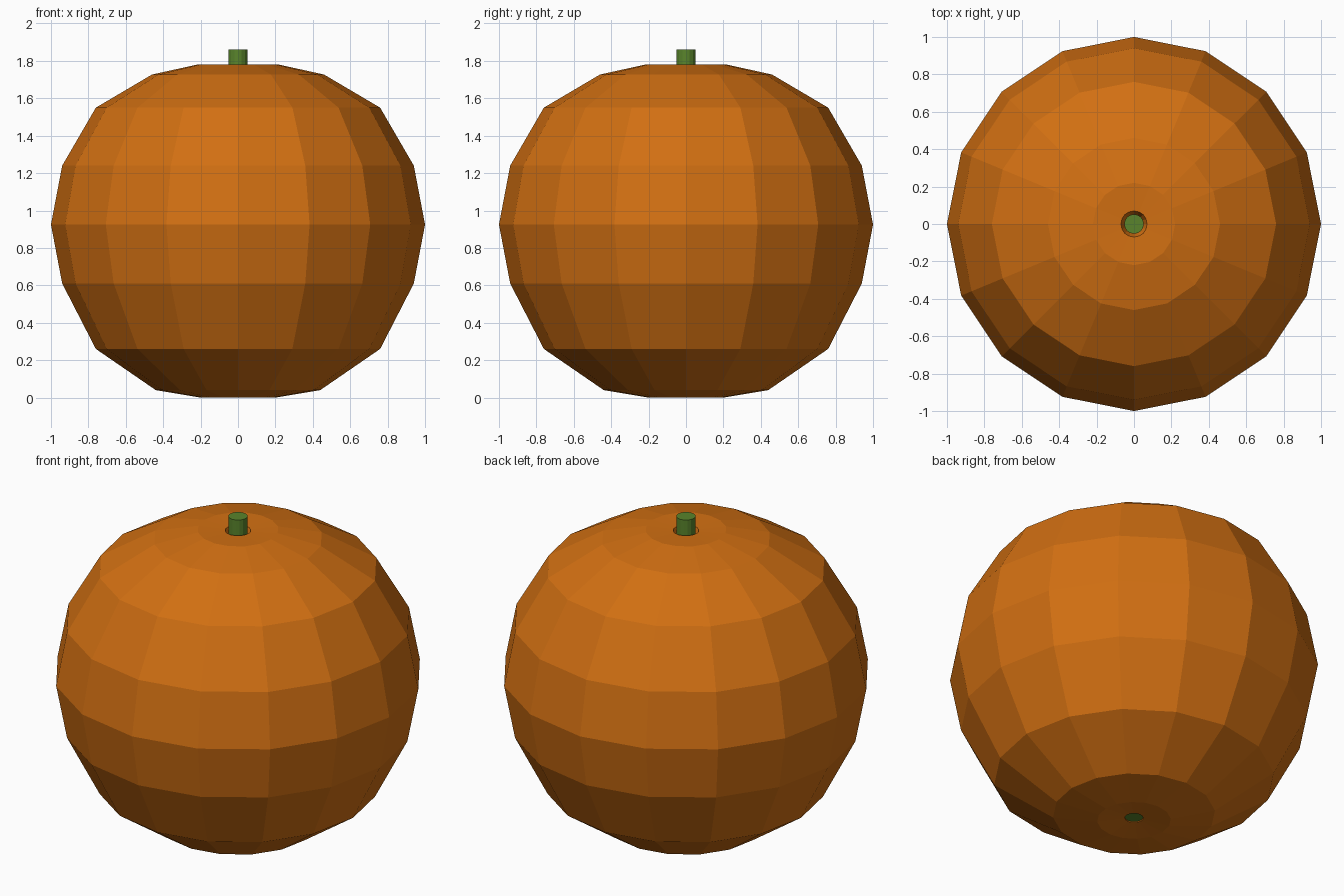
import bpy, bmesh
from math import cos, sin, tau

if "Cube" in bpy.data.objects:
    bpy.data.objects.remove(bpy.data.objects["Cube"])


def material(name, color):
    m = bpy.data.materials.new(name)
    m.diffuse_color = color
    m.use_nodes = True
    m.node_tree.nodes["Principled BSDF"].inputs["Base Color"].default_value = m.diffuse_color
    return m


def lathe(name, profile, sides, mat, capped=False):
    """Revolve a bottom-to-top (radius, height) profile around z."""
    bm = bmesh.new()
    rings = [[bm.verts.new((r * cos(tau * i / sides), r * sin(tau * i / sides), z))
              for i in range(sides)] for r, z in profile]
    for a, b in zip(rings, rings[1:]):
        for i in range(sides):
            j = (i + 1) % sides
            bm.faces.new((a[i], a[j], b[j], b[i]))
    if capped:
        bm.faces.new(rings[0][::-1])
        bm.faces.new(rings[-1])
    mesh = bpy.data.meshes.new(name)
    bm.to_mesh(mesh)
    bm.free()
    mesh.materials.append(mat)
    ob = bpy.data.objects.new(name, mesh)
    bpy.context.collection.objects.link(ob)
    return ob


orange = material("orange_skin", (0.64, 0.16, 0.006, 1))
green = material("green_stem", (0.10, 0.23, 0.025, 1))

# Faceted fruit body, with small pits around the stem at both ends
lathe("fruit_body", [
    (0.04, 0.06), (0.05, 0.015), (0.20, 0.0), (0.44, 0.04), (0.76, 0.26),
    (0.94, 0.61), (1.0, 0.925), (0.94, 1.24), (0.76, 1.55), (0.46, 1.727),
    (0.22, 1.78), (0.07, 1.775), (0.04, 1.69)], 16, orange)

# Stem running through the core
lathe("stem", [(0.052, 0.02), (0.052, 1.86)], 16, green, capped=True)
